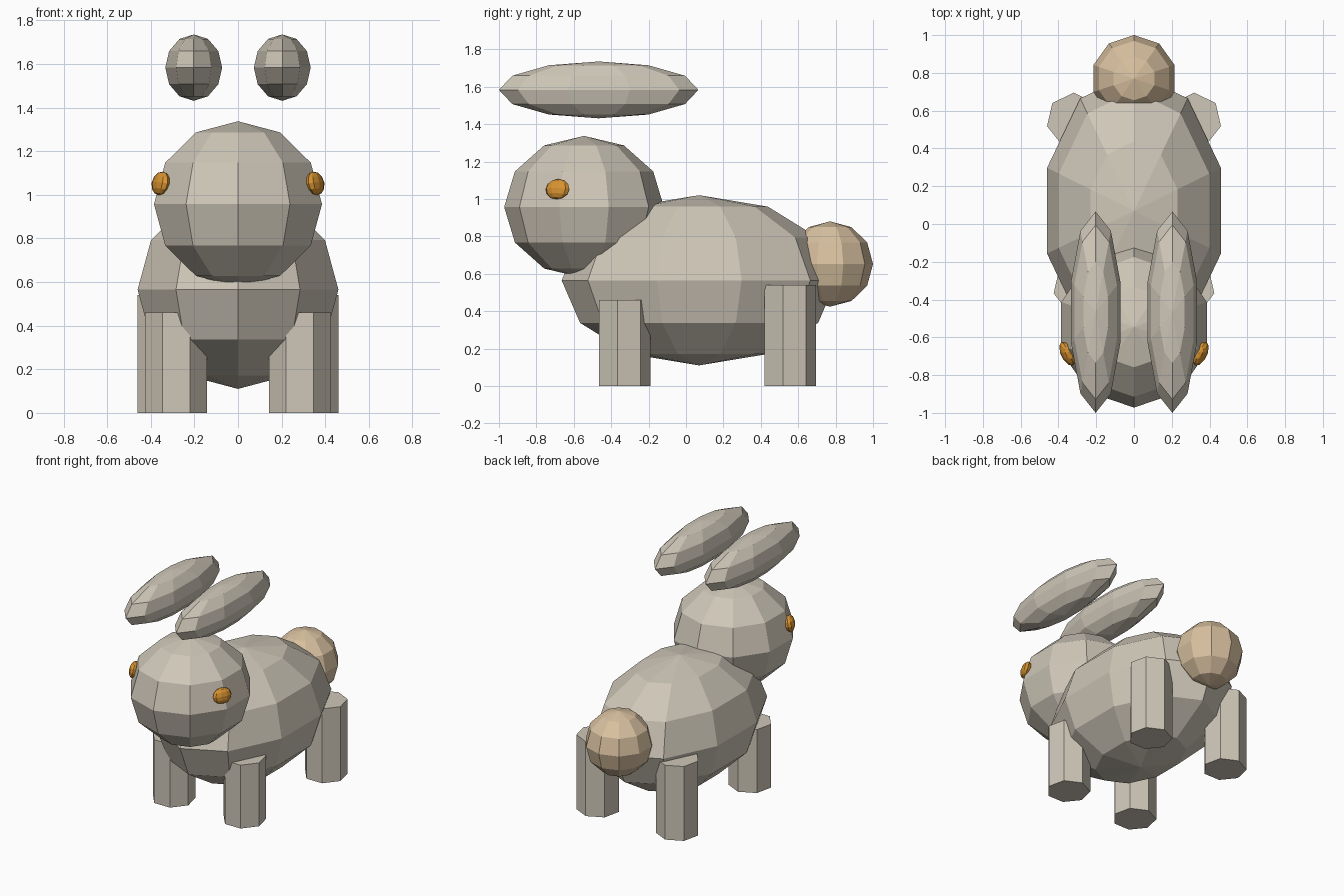
import bpy

cube = bpy.data.objects.get("Cube")
if cube:
    bpy.data.objects.remove(cube, do_unlink=True)


def make_material(name, color):
    mat = bpy.data.materials.new(name)
    mat.use_nodes = True
    mat.diffuse_color = (*color, 1)
    mat.node_tree.nodes["Principled BSDF"].inputs["Base Color"].default_value = (*color, 1)
    return mat


fur = make_material("warm grey fur", (0.62, 0.57, 0.48))
tan = make_material("tan tail", (0.69, 0.53, 0.35))
amber = make_material("amber eye", (0.68, 0.29, 0.03))


def finish(name, mat):
    obj = bpy.context.object
    obj.name = name
    obj.data.materials.append(mat)
    return obj


def ellipsoid(name, center, radii, mat, rotation=(0, 0, 0)):
    """Faceted ball with ten segments and six rings."""
    bpy.ops.mesh.primitive_uv_sphere_add(segments=10, ring_count=6, radius=1,
                                         location=center, rotation=rotation)
    obj = finish(name, mat)
    obj.scale = radii
    return obj


def leg(name, x, y, height):
    """Seven-sided post standing on the ground."""
    bpy.ops.mesh.primitive_cylinder_add(vertices=7, radius=0.145, depth=height,
                                        location=(x, y, height / 2))
    return finish(name, fur)


# Body, head and tail
ellipsoid("body", (0, 0.07, 0.565), (0.484, 0.735, 0.455), fur)
ellipsoid("head", (0, -0.545, 0.957), (0.405, 0.427, 0.38), fur)
ellipsoid("tail", (0, 0.77, 0.652), (0.226, 0.23, 0.228), tan)

# Paired parts
for side, s in (("left", 1), ("right", -1)):
    ellipsoid(f"{side}_ear", (s * 0.203, -0.467, 1.583), (0.137, 0.533, 0.152), fur)
    ellipsoid(f"{side}_eye", (s * 0.354, -0.687, 1.052), (0.033, 0.07, 0.055), amber,
              (0, -s * 0.2, -s * 0.45))
    leg(f"{side}_front_leg", s * 0.284, -0.335, 0.46)
    leg(f"{side}_back_leg", s * 0.319, 0.55, 0.54)
